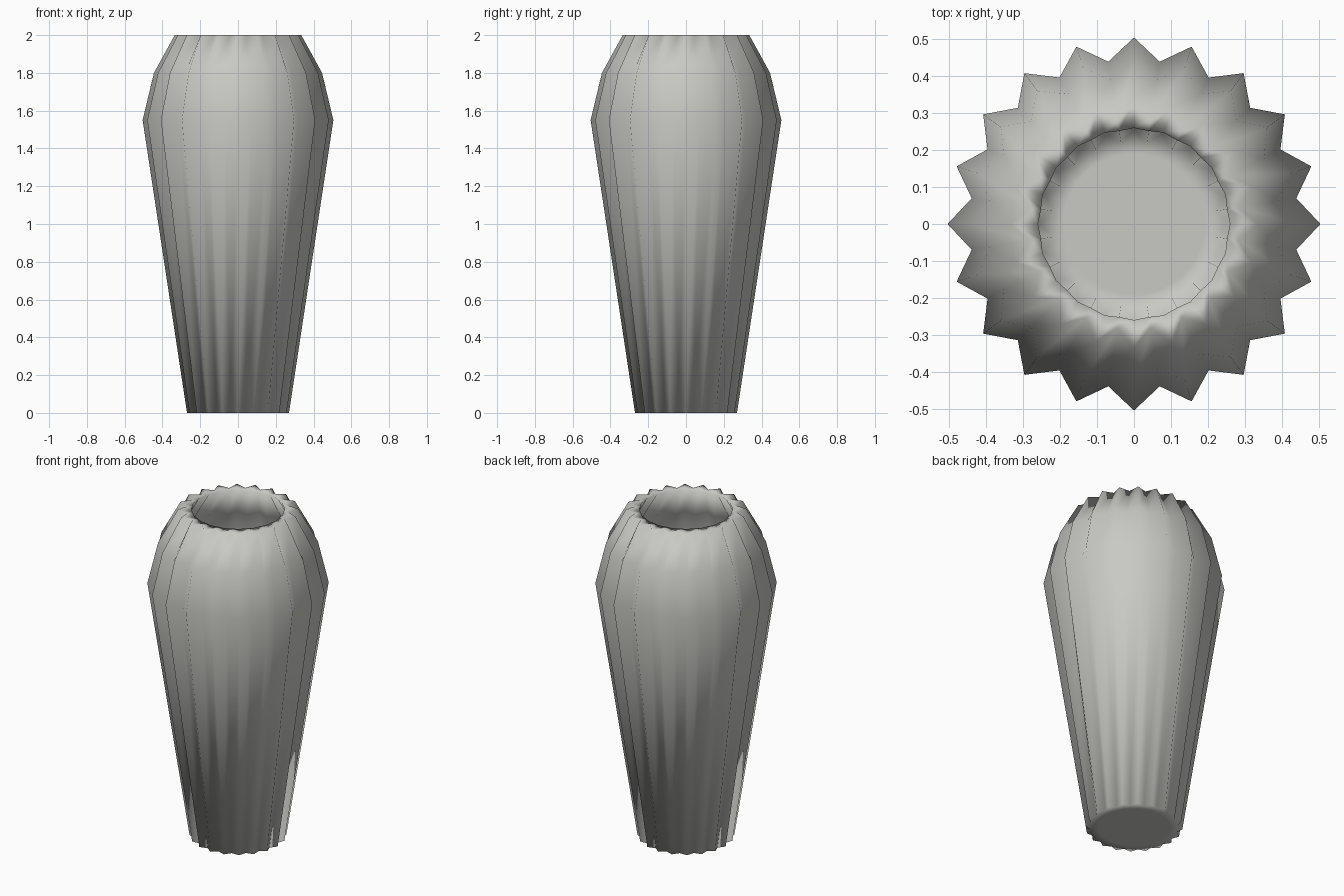
import bpy
import bmesh
from math import cos, sin, pi

old = bpy.data.objects.get("Cube")
if old:
    bpy.data.objects.remove(old, do_unlink=True)

RIBS = 20

# Rings from the underside, up the outer wall, over the lip, down to the floor:
# (height, ridge radius, groove radius)
RINGS = [
    (0.0, 0.20, 0.20),
    (0.0, 0.27, 0.245),
    (1.55, 0.505, 0.445),
    (1.80, 0.445, 0.395),
    (2.0, 0.335, 0.285),
    (2.0, 0.26, 0.255),
    (1.80, 0.41, 0.365),
    (1.55, 0.47, 0.415),
    (0.03, 0.255, 0.225),
    (0.03, 0.19, 0.19),
]


def star_ring(bm, z, ridge, groove):
    """One ring of alternating ridge and groove points."""
    ring = []
    for i in range(2 * RIBS):
        a = pi * i / RIBS
        r = groove if i % 2 else ridge
        ring.append(bm.verts.new((r * cos(a), r * sin(a), z)))
    return ring


def bridge(bm, lower, upper):
    n = len(lower)
    for i in range(n):
        j = (i + 1) % n
        bm.faces.new((lower[i], lower[j], upper[j], upper[i]))


# Plain grey material
grey = bpy.data.materials.new("warm_grey")
grey.use_nodes = True
colour = (0.58, 0.58, 0.55, 1.0)
grey.diffuse_color = colour
grey.node_tree.nodes["Principled BSDF"].inputs["Base Color"].default_value = colour

# Fluted vase body
bm = bmesh.new()
rings = [star_ring(bm, *spec) for spec in RINGS]
for lower, upper in zip(rings, rings[1:]):
    bridge(bm, lower, upper)
bm.faces.new(rings[0][::-1])   # underside
bm.faces.new(rings[-1])        # inner floor
bmesh.ops.recalc_face_normals(bm, faces=bm.faces)
for face in bm.faces:
    face.smooth = True

mesh = bpy.data.meshes.new("fluted_vase")
bm.to_mesh(mesh)
bm.free()
mesh.materials.append(grey)
vase = bpy.data.objects.new("fluted_vase", mesh)
bpy.context.collection.objects.link(vase)
